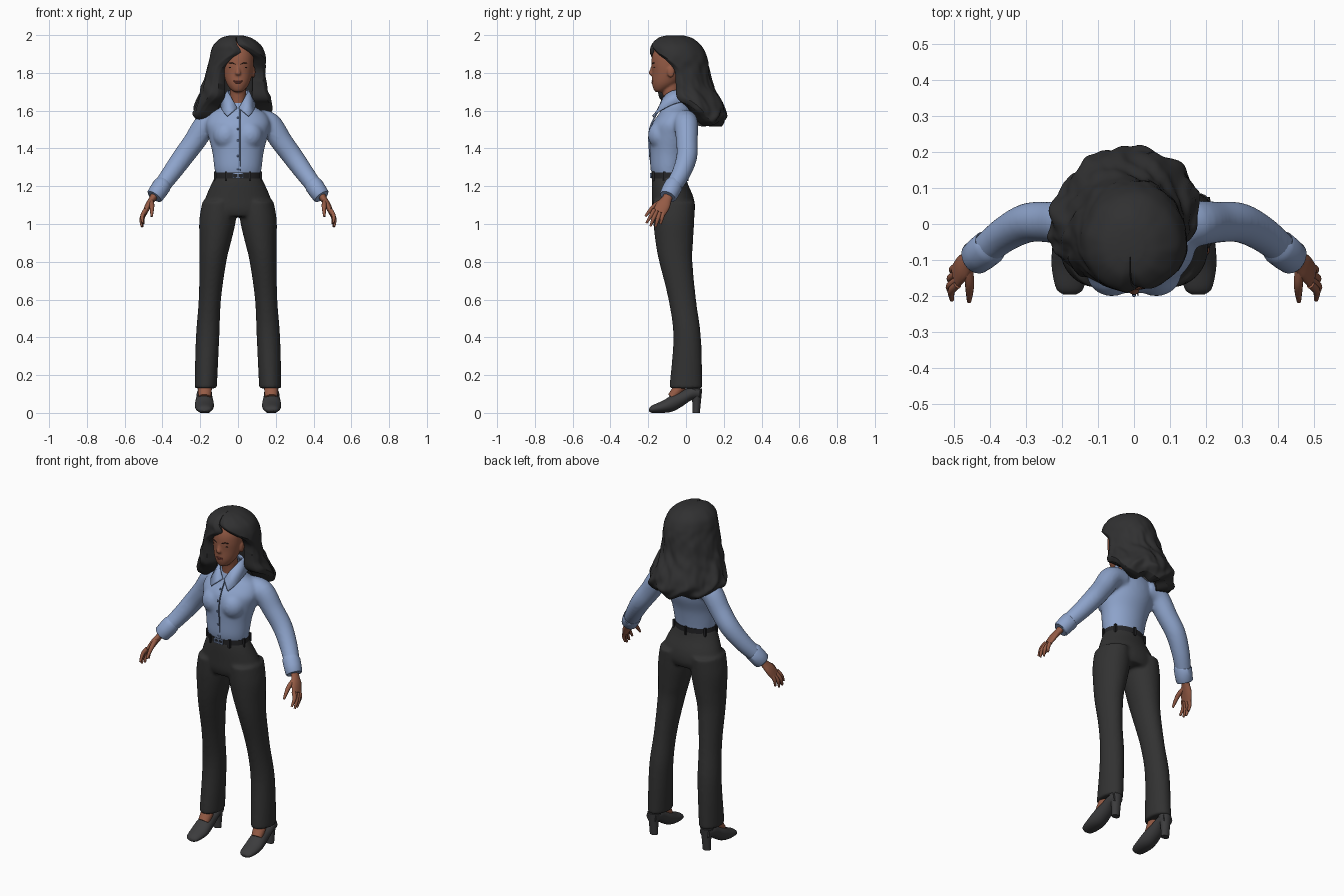
import bpy, bmesh, math
from mathutils import Vector, noise

X, Y, Z = Vector((1, 0, 0)), Vector((0, 1, 0)), Vector((0, 0, 1))


def material(name, rgb):
    m = bpy.data.materials.new(name)
    m.diffuse_color = (*rgb, 1)
    return m


BLUE = material("blouse blue", (0.27, 0.37, 0.60))
SEAM = material("seam blue", (0.13, 0.19, 0.34))
CHARCOAL = material("trouser charcoal", (0.032, 0.032, 0.032))
BLACK = material("belt black", (0.018, 0.018, 0.02))
HAIR = material("hair black", (0.03, 0.03, 0.031))
SHOE = material("shoe grey", (0.045, 0.045, 0.047))
SKIN = material("brown skin", (0.30, 0.105, 0.06))
LIPS = material("lip red", (0.24, 0.065, 0.05))
EYES = material("eye dark", (0.03, 0.016, 0.012))


def smooth(rows, k=5):
    """Catmull-Rom interpolation of rows of numbers."""
    out = []
    for i in range(len(rows) - 1):
        p0, p1, p2, p3 = (rows[max(0, min(len(rows) - 1, i + d))] for d in (-1, 0, 1, 2))
        for s in range(k):
            t = s / k
            out.append([0.5 * (2 * b + (c - a) * t + (2 * a - 5 * b + 4 * c - d) * t * t
                               + (3 * b - a - 3 * c + d) * t ** 3)
                        for a, b, c, d in zip(p0, p1, p2, p3)])
    return out + [list(rows[-1])]


def loft(bm, rows, u=None, v=None, n=28, k=5):
    """Elliptical rings (x, y, z, a, b); axes follow the path unless u and v are given."""
    rows = smooth(rows, k)
    rings = []
    for i, r in enumerate(rows):
        c = Vector(r[:3])
        uu, vv = u, v
        if u is None:
            t = (Vector(rows[min(i + 1, len(rows) - 1)][:3]) - Vector(rows[max(i - 1, 0)][:3])).normalized()
            vv = (Y - t * Y.dot(t)).normalized()
            uu = vv.cross(t)
        rings.append([bm.verts.new(c + uu * r[3] * math.cos(2 * math.pi * j / n)
                                   + vv * r[4] * math.sin(2 * math.pi * j / n)) for j in range(n)])
    for a, b in zip(rings, rings[1:]):
        for j in range(n):
            bm.faces.new((a[j], a[(j + 1) % n], b[(j + 1) % n], b[j]))
    bm.faces.new(rings[0])
    bm.faces.new(rings[-1])


def ball(bm, loc, size):
    vs = bmesh.ops.create_uvsphere(bm, u_segments=20, v_segments=12, radius=1)["verts"]
    for p in vs:
        p.co = Vector(loc) + Vector(a * b for a, b in zip(p.co, size))


def box(bm, loc, size):
    for p in bmesh.ops.create_cube(bm, size=1)["verts"]:
        p.co = Vector(loc) + Vector(a * b for a, b in zip(p.co, size))


def finish(name, bm, mat, mirror=False, voxel=0, thick=0):
    bmesh.ops.recalc_face_normals(bm, faces=bm.faces)
    me = bpy.data.meshes.new(name)
    bm.to_mesh(me)
    bm.free()
    me.materials.append(mat)
    me.polygons.foreach_set("use_smooth", [True] * len(me.polygons))
    me.set_sharp_from_angle(angle=math.radians(50))
    ob = bpy.data.objects.new(name, me)
    bpy.context.collection.objects.link(ob)
    if mirror:
        ob.modifiers.new("mirror", "MIRROR").use_mirror_merge = False
    if thick:
        ob.modifiers.new("thickness", "SOLIDIFY").thickness = thick
    if voxel:
        m = ob.modifiers.new("blend", "REMESH")
        m.mode, m.voxel_size, m.use_smooth_shade = "VOXEL", voxel, True
        s = ob.modifiers.new("soften", "SMOOTH")
        s.factor, s.iterations = 0.5, 6
    return ob


# Trousers: half hips and one flared leg, mirrored and blended
bm = bmesh.new()
loft(bm, [(0, -.09, 1.26, .117, .088), (0, -.085, 1.21, .142, .096), (0, -.07, 1.14, .172, .11),
          (0, -.065, 1.08, .188, .113), (0, -.065, 1.04, .17, .10)], X, Y, 40)
loft(bm, [(.10, -.065, 1.12, .088, .112), (.108, -.065, 1.02, .097, .109), (.121, -.062, .9, .083, .099),
          (.133, -.054, .8, .071, .088), (.149, -.02, .6, .059, .073), (.161, .006, .4, .062, .073),
          (.171, -.001, .13, .059, .088)], X, Y, 32)
finish("trousers", bm, CHARCOAL, True, .009)

# Blouse: torso, bust and sleeves blended together
bm = bmesh.new()
loft(bm, [(0, -.09, 1.255, .118, .088), (0, -.092, 1.3, .126, .096), (0, -.085, 1.38, .136, .105),
          (0, -.072, 1.46, .156, .12), (0, -.062, 1.53, .17, .118), (0, -.05, 1.585, .145, .092),
          (0, -.055, 1.62, .09, .07), (0, -.062, 1.655, .054, .052)], X, Y, 40)
ball(bm, (.062, -.135, 1.47), (.07, .066, .075))
loft(bm, [(.09, -.01, 1.545, .06, .065), (.165, .0, 1.53, .063, .064), (.232, .005, 1.435, .058, .057),
          (.295, .003, 1.35, .055, .055), (.36, -.03, 1.26, .049, .049), (.42, -.08, 1.18, .042, .043)])
finish("blouse", bm, BLUE, True, .009)

# Cuffs
bm = bmesh.new()
loft(bm, [(.398, -.06, 1.21, .044, .045), (.403, -.066, 1.203, .049, .05), (.439, -.094, 1.15, .046, .047),
          (.442, -.096, 1.146, .038, .039)], k=2)
finish("cuffs", bm, BLUE, True)

# Collar: folded sheet with long front points
top = [(.004, -.14, 1.615), (.035, -.125, 1.668), (.058, -.075, 1.705), (.045, -.015, 1.71), (0, .002, 1.715)]
low = [(.055, -.18, 1.572), (.082, -.143, 1.6), (.093, -.07, 1.635), (.07, .008, 1.655), (0, .03, 1.66)]
bm = bmesh.new()
strips = [[bm.verts.new(p) for p in smooth(s, 4)] for s in (top, low)]
for i in range(len(strips[0]) - 1):
    bm.faces.new((strips[0][i], strips[0][i + 1], strips[1][i + 1], strips[1][i]))
finish("collar", bm, BLUE, True, thick=.008)

# Button placket edge and buttons along the front
front = [(.011, -.181, 1.28), (.011, -.19, 1.36), (.011, -.196, 1.46), (.011, -.183, 1.53), (.011, -.142, 1.605)]
bm = bmesh.new()
loft(bm, [(*p, .002, .004) for p in front], X, Y, 8)
for i in (1, 5, 9, 13, 17):
    p = smooth(front)[i]
    ball(bm, (0, p[1] - .001, p[2]), (.006, .005, .006))
finish("placket_and_buttons", bm, SEAM)

# Belt, belt loops and buckle
bm = bmesh.new()
loft(bm, [(0, -.09, 1.242, .124, .092), (0, -.09, 1.272, .122, .094)], X, Y, 48, 1)
for deg in (30, 75, 125, 180, 235, 285, 330):
    a = math.radians(deg)
    box(bm, (.126 * math.sin(a), -.09 - .096 * math.cos(a), 1.253), (.012, .012, .05))
finish("belt", bm, BLACK)
bm = bmesh.new()
for dz in (-.011, .011):
    box(bm, (0, -.186, 1.257 + dz), (.056, .008, .006))
for dx in (-.026, 0, .026):
    box(bm, (dx, -.186, 1.257), (.006, .008, .028))
finish("buckle", bm, BLUE)

# Shoes: pointed body rising to a block heel
bm = bmesh.new()
shoe = [(-.195, .008, .024, .018), (-.178, 0, .04, .038), (-.12, 0, .066, .05), (-.07, .008, .098, .049),
        (-.02, .035, .118, .043), (.03, .068, .138, .04), (.075, .075, .142, .032)]
loft(bm, [(.178, y, (a + b) / 2, w, (b - a) / 2) for y, a, b, w in shoe], X, Z, 24)
loft(bm, [(.176, .052, .13, .038, .034), (.176, .056, .07, .028, .024), (.176, .054, 0, .024, .019)], X, Y, 20)
finish("shoes", bm, SHOE, True)
bm = bmesh.new()
loft(bm, [(.177, -.075, .082, .032, .025), (.175, -.045, .12, .036, .03), (.173, .0, .19, .033, .035)])
finish("feet", bm, SKIN, True)

# Hands: palm, four fingers and thumb
bm = bmesh.new()
loft(bm, [(.43, -.085, 1.17, .024, .026), (.452, -.1, 1.135, .018, .026), (.474, -.12, 1.10, .017, .037),
          (.492, -.142, 1.062, .013, .036)], n=18)
for base, mid, tip in (((-.168, 1.075), (.506, -.185, 1.045), (.505, -.21, 1.005)),
                       ((-.155, 1.068), (.511, -.172, 1.03), (.51, -.188, .988)),
                       ((-.137, 1.064), (.509, -.15, 1.025), (.507, -.162, .984)),
                       ((-.118, 1.068), (.503, -.126, 1.035), (.501, -.135, 1.0))):
    loft(bm, [(.489, *base, .012, .011), (*mid, .0105, .0105), (*tip, .006, .006)], n=10)
loft(bm, [(.46, -.115, 1.125, .013, .015), (.456, -.162, 1.10, .013, .013), (.456, -.192, 1.07, .01, .01),
          (.457, -.215, 1.04, .006, .006)], n=10)
finish("hands", bm, SKIN, True)

# Neck, head, nose and ears
bm = bmesh.new()
loft(bm, [(0, -.065, 1.58, .05, .05), (0, -.075, 1.66, .043, .045), (0, -.085, 1.76, .046, .05)], X, Y)
loft(bm, [(0, -.145, 1.698, .014, .013), (0, -.133, 1.71, .036, .037), (0, -.112, 1.745, .061, .068),
          (0, -.098, 1.80, .077, .082), (0, -.093, 1.85, .083, .09), (0, -.087, 1.90, .081, .09),
          (0, -.08, 1.95, .06, .07), (0, -.08, 1.972, .02, .025)], X, Y, 36)
loft(bm, [(0, -.174, 1.85, .008, .006), (0, -.18, 1.82, .009, .01), (0, -.184, 1.797, .015, .014),
          (0, -.177, 1.786, .012, .008)], X, Y, 16)
for s in (-1, 1):
    ball(bm, (s * .082, -.08, 1.805), (.01, .02, .03))
finish("head", bm, SKIN, voxel=.0055).modifiers["soften"].iterations = 3

# Eyes, brows and lips
bm = bmesh.new()
ball(bm, (.033, -.165, 1.829), (.015, .0075, .0055))
loft(bm, [(.014, -.179, 1.846, .003, .003), (.036, -.173, 1.853, .003, .004), (.057, -.154, 1.847, .002, .002)], n=8)
finish("eyes_and_brows", bm, EYES, True)
bm = bmesh.new()
ball(bm, (0, -.175, 1.757), (.024, .009, .005))
ball(bm, (0, -.174, 1.749), (.02, .01, .006))
finish("lips", bm, LIPS)

# Hair: C-shaped rings (z, cx, cy, rx, front, back, right gap, left gap, inner scale)
levels = [(1.998, -.01, -.065, .035, .04, .05, 1, 1, 0), (1.985, -.01, -.065, .08, .085, .095, 1, 1, .1),
          (1.95, -.005, -.06, .123, .127, .137, 4, 0, .4), (1.91, -.002, -.06, .142, .13, .162, 32, -8, .55),
          (1.87, -.002, -.055, .15, .135, .17, 62, 16, .55), (1.82, -.01, -.05, .156, .14, .175, 84, 33, .55),
          (1.75, -.015, -.05, .168, .14, .19, 88, 36, .55), (1.68, -.018, -.04, .187, .145, .215, 86, 33, .5),
          (1.62, -.018, -.03, .213, .13, .235, 102, 46, .5), (1.58, -.015, -.022, .222, .125, .235, 115, 62, .5),
          (1.55, -.012, -.005, .205, .11, .208, 126, 88, .55), (1.528, -.005, .01, .165, .1, .175, 140, 128, .65)]
bm = bmesh.new()
rings, N = [], 90
for z, cx, cy, rx, rf, rb, gr, gl, inner in smooth(levels, 5):
    outer, ins = [], []
    low = max(0, min(1, (1.9 - z) / .3))
    for j in range(N + 1):
        t = math.radians(gr + (360 - gr - gl) * j / N)
        s, c = math.sin(t), math.cos(t)
        d = Vector((rx * s, -(rf if c > 0 else rb) * c, 0))
        q = Vector((s * 3.2, c * 3.2, z * 9))
        wave = .012 + .035 * low
        f = 1 + wave * (math.sin(11 * t + 4 * math.sin(z * 22)) * .45 + 1.3 * noise.noise(q) + .7 * noise.noise(q * 2.3))
        f *= 1 - .12 * max(0, 1 - min(j, N - j) / 4)
        dz = .012 * low * math.sin(7 * t + 1)
        outer.append(bm.verts.new((cx + d.x * f, cy + d.y * f, z + dz)))
        ins.append(bm.verts.new((cx + d.x * inner, cy + d.y * inner, z + dz)))
    rings.append(outer + ins[::-1])
M = 2 * N + 2
for a, b in zip(rings, rings[1:]):
    for j in range(M):
        bm.faces.new((a[j], a[(j + 1) % M], b[(j + 1) % M], b[j]))
for r in (rings[0], rings[-1]):
    for j in range(N):
        bm.faces.new((r[j], r[j + 1], r[M - 2 - j], r[M - 1 - j]))
finish("hair", bm, HAIR)
